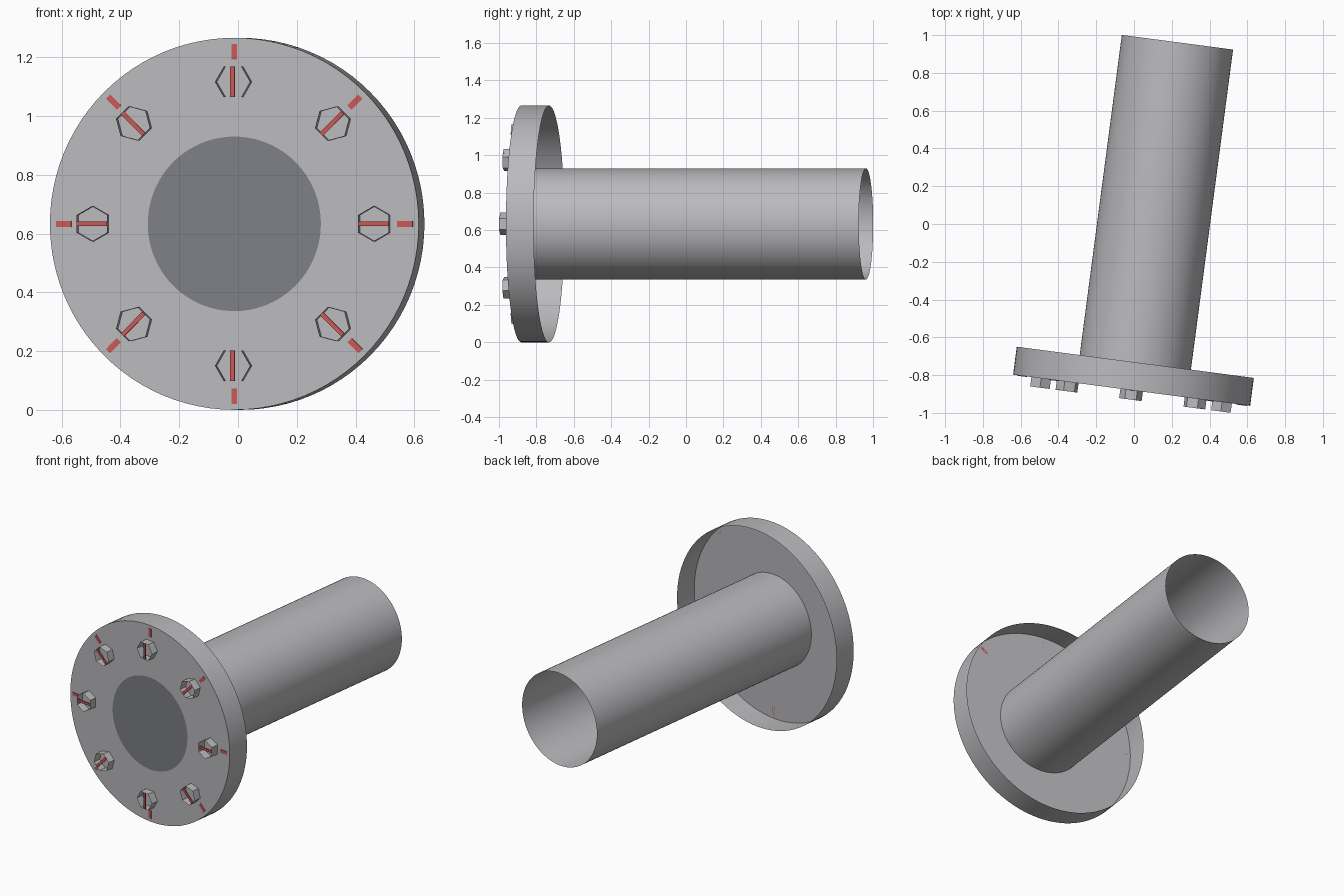
import bpy, bmesh, math
from mathutils import Matrix, Vector

if "Cube" in bpy.data.objects:
    bpy.data.objects.remove(bpy.data.objects["Cube"])

FLANGE_R, FLANGE_T = 0.633, 0.149
PIPE_R, PIPE_L = 0.297, 1.858
BOLT_RING, BOLT_R, BOLT_H = 0.483, 0.06, 0.05
SIDES = 96
# Local frame: x right, y along the pipe, z up, origin at the flange face centre
FRAME = Matrix.Translation((-0.0125, -0.88, FLANGE_R)) @ Matrix.Rotation(math.radians(-7.5), 4, 'Z')


def material(name, rgb):
    m = bpy.data.materials.new(name)
    m.use_nodes = True
    m.diffuse_color = (*rgb, 1)
    m.node_tree.nodes["Principled BSDF"].inputs["Base Color"].default_value = (*rgb, 1)
    return m


steel = material("steel_grey", (0.49, 0.49, 0.51))
dark = material("dark_grey", (0.21, 0.215, 0.235))
red = material("mark_red", (0.58, 0.095, 0.09))


def finish(name, bm, mat, local=Matrix(), smooth=False):
    mesh = bpy.data.meshes.new(name)
    for f in bm.faces:
        f.smooth = smooth
    bm.to_mesh(mesh)
    bm.free()
    mesh.materials.append(mat)
    ob = bpy.data.objects.new(name, mesh)
    ob.matrix_world = FRAME @ local
    bpy.context.collection.objects.link(ob)
    return ob


def ring(bm, r, y, n, phase=0.0):
    return [bm.verts.new((r * math.cos(phase + math.tau * i / n), y,
                          r * math.sin(phase + math.tau * i / n))) for i in range(n)]


def band(name, r0, y0, r1, y1, mat, n=SIDES, phase=0.0, local=Matrix(), smooth=False):
    """Open strip joining two rings: a tube wall or a flat annulus."""
    bm = bmesh.new()
    a, b = ring(bm, r0, y0, n, phase), ring(bm, r1, y1, n, phase)
    for i in range(n):
        j = (i + 1) % n
        bm.faces.new((a[i], b[i], b[j], a[j]))
    return finish(name, bm, mat, local, smooth)


def bar(name, size, centre, local):
    bm = bmesh.new()
    bmesh.ops.create_cube(bm, size=1)
    bmesh.ops.scale(bm, vec=Vector(size), verts=bm.verts)
    bmesh.ops.translate(bm, vec=Vector(centre), verts=bm.verts)
    return finish(name, bm, red, local)


# Flange: front plate and thin rim, open at the back
band("flange_plate", FLANGE_R, 0, PIPE_R, 0, steel)
band("flange_rim", FLANGE_R, 0, FLANGE_R, FLANGE_T, steel, smooth=True)

# Pipe: thin tube open at the far end, with a dark bore disc at the flange face
band("pipe", PIPE_R, 0, PIPE_R, PIPE_L, steel, smooth=True)
bm = bmesh.new()
bm.faces.new(ring(bm, PIPE_R, 0, SIDES))
finish("bore_disc", bm, dark)

# Bolts: open hexagonal collars, each with a slot bar and a radial index mark
flat = BOLT_R * math.cos(math.pi / 6)
for k in range(8):
    turn = Matrix.Rotation(k * math.tau / 8, 4, 'Y')
    place = turn @ Matrix.Translation((BOLT_RING, 0, 0))
    band(f"bolt_{k + 1}", BOLT_R, 0, BOLT_R, -BOLT_H, steel, n=6,
         phase=math.pi / 6, local=place)
    bar(f"bolt_slot_{k + 1}", (2 * flat, 0.008, 0.015), (0, 0.004 - BOLT_H, 0), place)
    bar(f"index_mark_{k + 1}", (0.053, 0.003, 0.02), (0.586, -0.0015, 0), turn)
